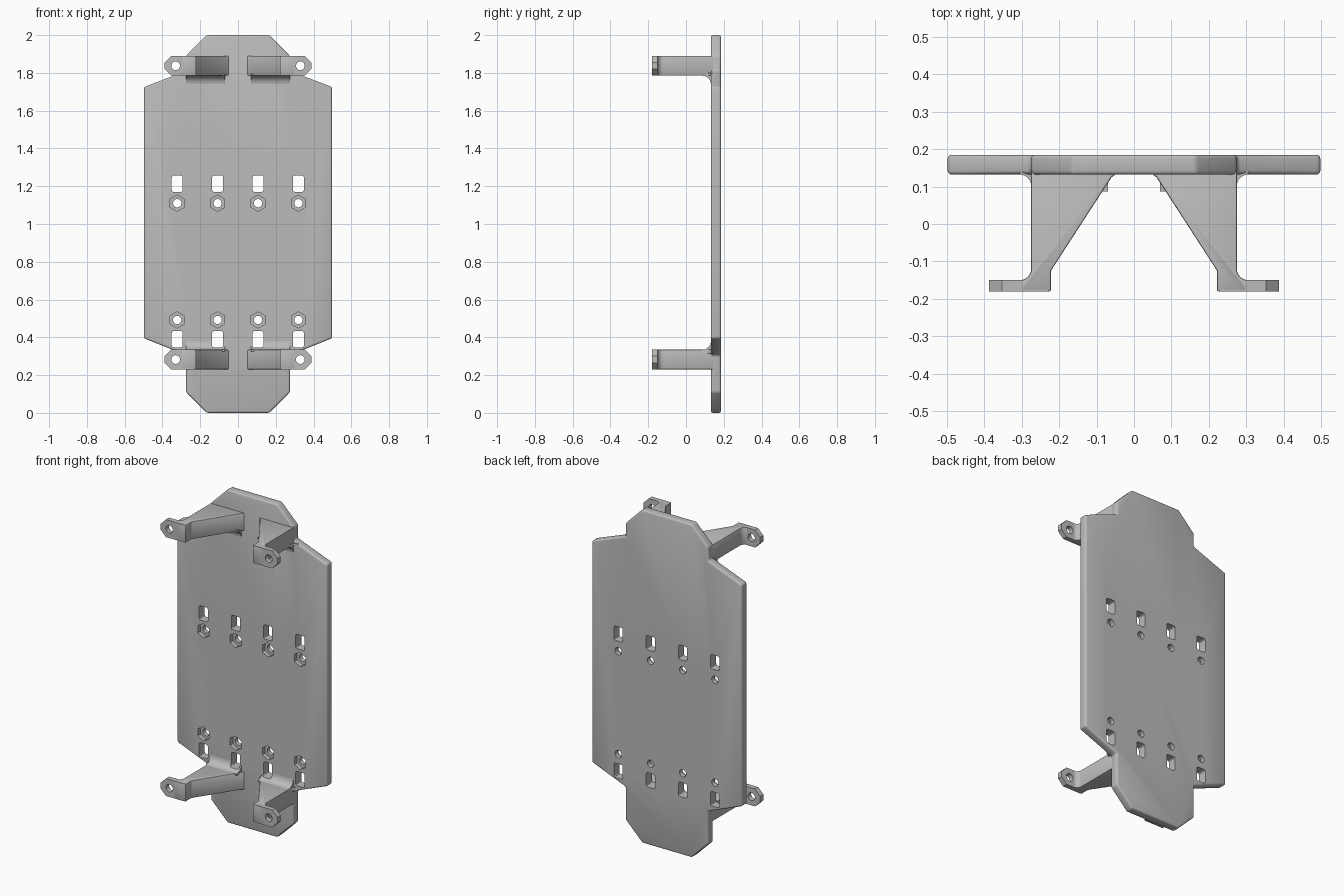
import bpy, bmesh, math
from mathutils import Vector

if "Cube" in bpy.data.objects:
    bpy.data.objects.remove(bpy.data.objects["Cube"], do_unlink=True)

grey = bpy.data.materials.new("plain grey")
grey.use_nodes = True
COLOR = (0.5, 0.5, 0.5, 1)
grey.diffuse_color = COLOR
grey.node_tree.nodes["Principled BSDF"].inputs["Base Color"].default_value = COLOR

BACK, FACE = 0.185, 0.132      # the two broad sides of the plate
ARM_Z = ((0.23, 0.335, 1), (1.785, 1.89, -1))   # low, high, side with the large fillet


def add_prism(bm, points, axis, lo, hi):
    """Extrude a 2D outline along an axis (outline uses the other two, in order)."""
    def place(p, d):
        v = list(p)
        v.insert(axis, d)
        return Vector(v)
    a = [bm.verts.new(place(p, lo)) for p in points]
    b = [bm.verts.new(place(p, hi)) for p in points]
    n = len(points)
    faces = [bm.faces.new(a), bm.faces.new(b[::-1])]
    faces += [bm.faces.new((a[i], b[i], b[(i + 1) % n], a[(i + 1) % n])) for i in range(n)]
    bmesh.ops.recalc_face_normals(bm, faces=faces)


def finish(name, bm):
    mesh = bpy.data.meshes.new(name)
    bm.to_mesh(mesh)
    bm.free()
    obj = bpy.data.objects.new(name, mesh)
    bpy.context.collection.objects.link(obj)
    mesh.materials.append(grey)
    return obj


def prism(name, points, axis, lo, hi):
    bm = bmesh.new()
    add_prism(bm, points, axis, lo, hi)
    return finish(name, bm)


def apply(obj, mod):
    bpy.context.view_layer.objects.active = obj
    bpy.ops.object.modifier_apply(modifier=mod.name)


def bevel(obj, width, segments=3):
    mod = obj.modifiers.new("round", "BEVEL")
    mod.width, mod.segments = width, segments
    mod.limit_method, mod.angle_limit = "ANGLE", math.radians(40)
    apply(obj, mod)


def cut(obj, cutter):
    mod = obj.modifiers.new("cut", "BOOLEAN")
    mod.operation, mod.solver, mod.object = "DIFFERENCE", "EXACT", cutter
    apply(obj, mod)


def ring(cx, cz, r, n):
    return [(cx + r * math.sin(math.tau * i / n), cz + r * math.cos(math.tau * i / n))
            for i in range(n)]


def arc(cx, cy, r, start, end, n=6):
    """Points of an arc, angles in degrees."""
    steps = [math.radians(start + (end - start) * i / n) for i in range(n + 1)]
    return [(cx + r * math.cos(t), cy + r * math.sin(t)) for t in steps]


def smooth(obj):
    bpy.ops.object.select_all(action="DESELECT")
    obj.select_set(True)
    bpy.context.view_layer.objects.active = obj
    bpy.ops.object.shade_smooth_by_angle(angle=math.radians(30))


# Cutters: slots and screw holes through the plate, then hexagonal nut pockets
through, pockets, ear_holes = bmesh.new(), bmesh.new(), bmesh.new()
for x in (-0.322, -0.108, 0.106, 0.32):
    for slot_z, nut_z in ((1.213, 1.11), (0.39, 0.492)):
        w, h, r = 0.029, 0.043, 0.01
        slot = []
        for sx, sz, start in ((1, 1, 0), (-1, 1, 90), (-1, -1, 180), (1, -1, 270)):
            slot += arc(x + sx * (w - r), slot_z + sz * (h - r), r, start, start + 90, 3)
        add_prism(through, slot, 1, 0.05, 0.3)
        add_prism(through, ring(x, nut_z, 0.022, 24), 1, 0.05, 0.3)
        add_prism(pockets, ring(x, nut_z, 0.043, 6), 1, 0.05, 0.158)
for lo, hi, _ in ARM_Z:
    for side in (-1, 1):
        add_prism(ear_holes, ring(side * 0.33, (lo + hi) / 2, 0.023, 24), 1, -0.3, -0.1)
through = finish("slot_cutter", through)
pockets = finish("nut_pocket_cutter", pockets)
ear_holes = finish("ear_hole_cutter", ear_holes)

# Plate
half = [(0.165, 0), (0.275, 0.11), (0.275, 0.306), (0.498, 0.395),
        (0.498, 1.725), (0.275, 1.81), (0.275, 1.89), (0.165, 2.0)]
plate = prism("plate", half + [(-x, z) for x, z in reversed(half)], 1, FACE, BACK)
bevel(plate, 0.01)
cut(plate, through)
cut(plate, pockets)
smooth(plate)

# Arms, ears and the fillets where the arms meet the plate
arm_side = ([(0.05, FACE + 0.015), (0.05, FACE), (0.06, 0.125), (0.222, -0.125), (0.222, -0.18),
             (0.30, -0.18), (0.305, -0.15)]
            + arc(0.305, -0.12, 0.03, 270, 180) + [(0.275, FACE + 0.015)])
for lo, hi, up in ARM_Z:
    level = "lower" if up > 0 else "upper"
    inner = hi if up > 0 else lo
    for side, word in ((1, "left"), (-1, "right")):
        def flip(points):
            return [(side * a, b) for a, b in points]
        tag = f"{level}_{word}"
        arm = prism(tag + "_arm", flip(arm_side), 2, lo, hi)
        bevel(arm, 0.006, 2)

        c = 0.035
        ear_outline = [(0.23, lo), (0.388 - c, lo), (0.388, lo + c),
                       (0.388, hi - c), (0.388 - c, hi), (0.23, hi)]
        ear = prism(tag + "_ear", flip(ear_outline), 1, -0.18, -0.15)
        cut(ear, ear_holes)

        # Large fillet on the arm's inward face
        r = 0.045
        curve = arc(FACE - r, inner + up * r, r, -90 * up, 0)
        fillet = prism(tag + "_fillet", curve + [(FACE + 0.01, inner + up * r),
                       (FACE + 0.01, inner - up * 0.01), (FACE - r, inner - up * 0.01)],
                       0, *sorted((side * 0.07, side * 0.275)))
        cut(fillet, through)

        # Small fillet on the arm's outward face, above the plate shoulder
        shoulder = arc(0.305, FACE - 0.03, 0.03, 180, 90) + [(0.305, FACE + 0.01),
                                                           (0.27, FACE + 0.01), (0.27, FACE - 0.03)]
        edge = 0.315 if up > 0 else 1.80
        corner = prism(tag + "_corner", flip(shoulder), 2, *sorted((inner, edge)))
        for part in (arm, ear, fillet, corner):
            smooth(part)

for helper in (through, pockets, ear_holes):
    bpy.data.objects.remove(helper, do_unlink=True)
